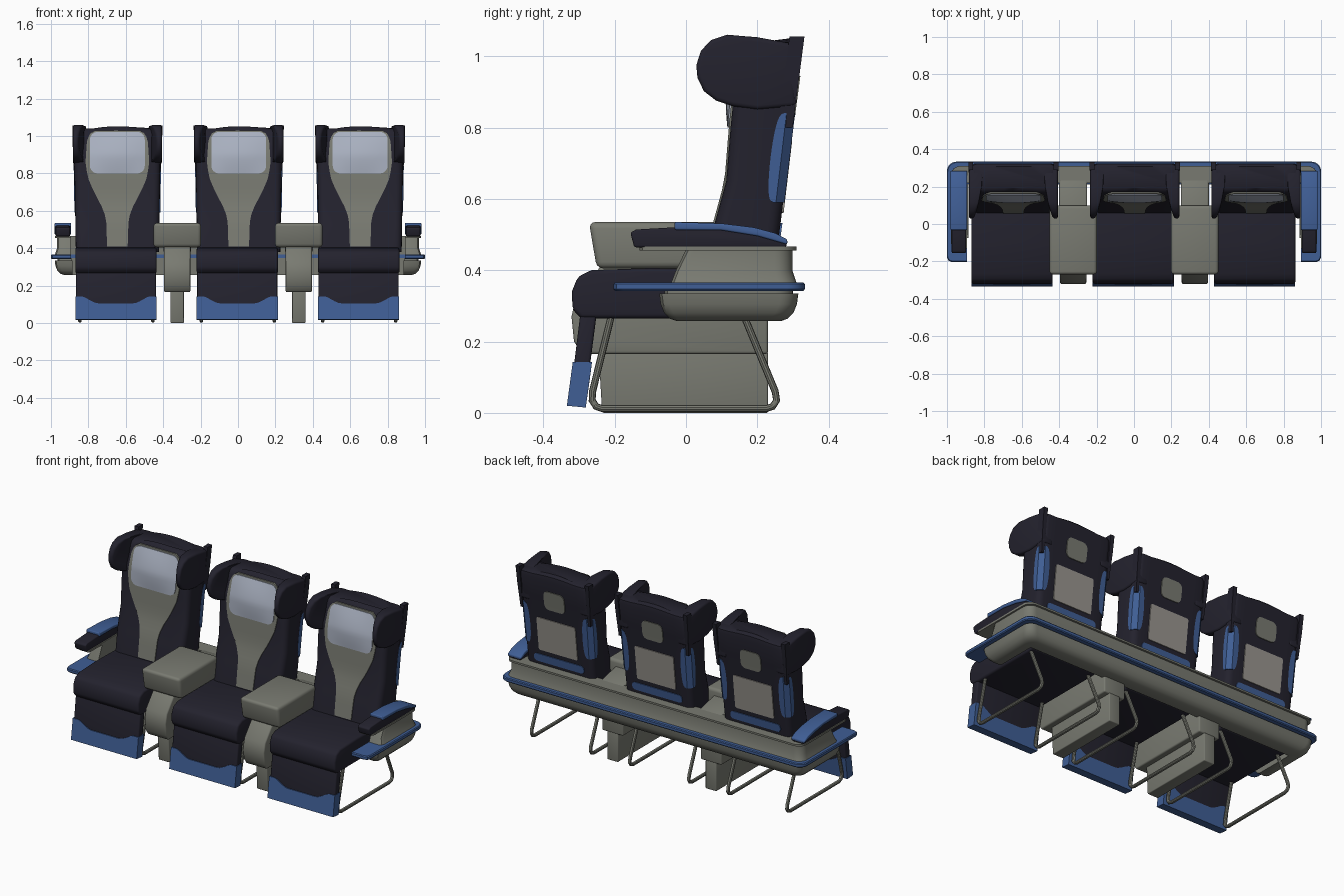
import bpy, bmesh, math
from mathutils import Vector

if "Cube" in bpy.data.objects:
    bpy.data.objects.remove(bpy.data.objects["Cube"])


def material(name, rgb):
    m = bpy.data.materials.new(name)
    m.diffuse_color = (*rgb, 1)
    m.use_nodes = True
    m.node_tree.nodes["Principled BSDF"].inputs["Base Color"].default_value = m.diffuse_color
    return m


NAVY = material("dark navy fabric", (0.017, 0.016, 0.027))
BLUE = material("blue trim", (0.05, 0.112, 0.30))
GREY = material("warm grey plastic", (0.19, 0.195, 0.165))
PALE = material("pale headrest cover", (0.40, 0.44, 0.53))
BEIGE = material("beige pocket", (0.32, 0.30, 0.275))


def loft(name, rings, mat, bevel=0, close=False):
    """Skin a list of equal-length rings and cap the ends (or close the loop)."""
    bm = bmesh.new()
    vs = [[bm.verts.new(p) for p in ring] for ring in rings]
    n = len(vs[0])
    pairs = list(zip(vs, vs[1:])) + ([(vs[-1], vs[0])] if close else [])
    for a, b in pairs:
        for i in range(n):
            j = (i + 1) % n
            bm.faces.new((a[i], a[j], b[j], b[i]))
    if not close:
        bm.faces.new(vs[0])
        bm.faces.new(vs[-1])
    bmesh.ops.recalc_face_normals(bm, faces=bm.faces)
    if bevel:
        edges = [e for e in bm.edges if e.calc_face_angle(0) > math.radians(35)]
        bmesh.ops.bevel(bm, geom=edges, offset=bevel, segments=3, profile=0.5,
                        affect='EDGES', clamp_overlap=True)
    me = bpy.data.meshes.new(name)
    bm.to_mesh(me)
    bm.free()
    me.materials.append(mat)
    ob = bpy.data.objects.new(name, me)
    bpy.context.collection.objects.link(ob)
    bpy.ops.object.select_all(action='DESELECT')
    ob.select_set(True)
    bpy.context.view_layer.objects.active = ob
    bpy.ops.object.shade_smooth_by_angle(angle=math.radians(35))
    return ob


def side_profile(name, pts, x0, x1, mat, bevel=0.01):
    return loft(name, [[(x, y, z) for y, z in pts] for x in (x0, x1)], mat, bevel)


def interp(table, z):
    for (z0, v0), (z1, v1) in zip(table, table[1:]):
        if z <= z1:
            return v0 + (v1 - v0) * (z - z0) / (z1 - z0)
    return table[-1][1]


# Backrest front and rear lines (z, y)
FRONT = [(0.38, 0.055), (0.53, 0.08), (0.65, 0.113), (0.8, 0.125), (0.9, 0.135), (1.05, 0.172)]
REAR = [(0.38, 0.245), (0.53, 0.265), (0.85, 0.303), (1.05, 0.33)]
WIDTH = [(0.38, 0.222), (1.05, 0.233)]


def panel(name, cx, rows, line, side, mat, off=0.005, bulge=0.0, steps=20):
    """Thin plate lying on the backrest front (side -1) or rear (side 1)."""
    z0, z1 = rows[0][0], rows[-1][0]
    rings = []
    for k in range(steps + 1):
        f = (1 - math.cos(math.pi * k / steps)) / 2
        z = z0 + (z1 - z0) * f
        hw, y = interp(rows, z), interp(line, z)
        ring = [(cx + hw * t / 4, y + side * (off + bulge * (1 - (t / 4) ** 2) * math.sin(math.pi * f)), z)
                for t in range(-4, 5)]
        rings.append(ring + [(cx + hw, y - side * 0.01, z), (cx - hw, y - side * 0.01, z)])
    return loft(name, rings, mat)


def round_rows(z0, z1, hw, r):
    arc = [(r * (1 - math.cos(a)), hw - r + r * math.sin(a))
           for a in [math.pi / 2 * i / 5 for i in range(6)]]
    return [(z0 + d, w) for d, w in arc] + [(z1 - d, w) for d, w in reversed(arc)]


def back_ring(cx, z, inset=0, hump=0):
    hw, f, b, r = interp(WIDTH, z) - inset, interp(FRONT, z) + inset, interp(REAR, z) - inset, 0.035
    pts = []
    for x, y, a0 in ((hw, f, -90), (hw, b, 0), (-hw, b, 90), (-hw, f, 180)):
        ox, oy = x - math.copysign(r, x), (y + r if y == f else y - r)
        pts += [(ox + r * math.cos(math.radians(a0 + d)), oy + r * math.sin(math.radians(a0 + d)))
                for d in (0, 22.5, 45, 67.5, 90)]
        if a0 in (0, 180):   # extra points along the wide sides
            sg = 1 if a0 == 0 else -1
            pts += [(sg * (hw - r) * t / 4, y) for t in (3, 2, 1, 0, -1, -2, -3)]
    return [(cx + x, y, z + hump * max(0, 1 - (x / 0.13) ** 2)) for x, y in pts]


def seat(cx):
    # cushion
    side_profile("seat_cushion", [(-0.295, 0.265), (-0.318, 0.29), (-0.32, 0.34), (-0.303, 0.382), (-0.265, 0.4),
                 (-0.1, 0.406), (0.2, 0.4), (0.2, 0.265)], cx - 0.225, cx + 0.21, NAVY, 0.012)
    # leg rest with blue wavy lower cover
    side_profile("leg_rest", [(-0.296, 0.28), (-0.25, 0.28), (-0.284, 0.02), (-0.328, 0.02)],
                 cx - 0.222, cx + 0.206, NAVY, 0.008)
    rings = []
    for k in range(25):
        t = k / 12 - 1
        h = 0.105 + 0.038 * min(1, max(0, (abs(t) - 0.45) / 0.35)) ** 1.3
        slope = lambda z: (z - 0.015) * 0.13
        x = cx - 0.008 + 0.217 * t
        rings.append([(x, -0.334 + slope(0.015), 0.02), (x, -0.334 + slope(h), h),
                      (x, -0.28 + slope(h), h), (x, -0.281, 0.015)])
    loft("leg_rest_cover", rings, BLUE)
    # backrest body with a low hump on top
    rings = [back_ring(cx, z) for z in (0.38, 0.53, 0.65, 0.8, 0.85, 0.9, 1.01)]
    rings += [back_ring(cx, 1.03, 0.006, 0.008), back_ring(cx, 1.04, 0.022, 0.012)]
    loft("backrest", rings, NAVY)
    # front insert and head pillow
    panel("backrest_insert", cx, [(0.41, 0.055), (0.56, 0.06), (0.62, 0.082), (0.7, 0.125), (0.77, 0.155),
          (0.85, 0.171), (0.97, 0.163), (1.01, 0.15), (1.03, 0.12)], FRONT, -1, GREY)
    panel("head_pillow", cx, round_rows(0.8, 1.022, 0.147, 0.04), FRONT, -1, PALE, 0.009, 0.014)
    # rear latch, pocket and bar
    panel("tray_latch", cx, round_rows(0.83, 0.945, 0.068, 0.03), REAR, 1, GREY)
    panel("rear_pocket", cx, round_rows(0.56, 0.765, 0.128, 0.01), REAR, 1, BEIGE)
    panel("rear_bar", cx, round_rows(0.485, 0.532, 0.165, 0.02), REAR, 1, BLUE)
    for s in (-1, 1):
        # head wing, thinner toward its front tip
        pts = [(0.31, 0.86), (0.2, 0.85), (0.13, 0.86), (0.085, 0.875), (0.05, 0.902), (0.032, 0.94), (0.029, 0.975),
               (0.042, 1.015), (0.07, 1.045), (0.115, 1.06), (0.2, 1.053), (0.3, 1.035)]
        inner = lambda y: 0.212 - 0.05 * min(1, (y - 0.029) / 0.14)
        loft("head_wing", [[(cx + s * 0.238, y, z) for y, z in pts],
                           [(cx + s * inner(y), y, z) for y, z in pts]], NAVY, 0.012)
        # shell edge post
        loft("shell_edge", [[(cx + s * x, interp(REAR, z) + d, z) for x, d in
                             ((0.215, -0.04), (w, -0.04), (w, 0.002), (0.215, 0.002))]
                            for z, w in ((0.8, 0.231), (0.95, 0.239), (1.055, 0.241))], NAVY)
        # blue bumper wrapped around the rear corner
        rings = []
        for k in range(17):
            a = math.pi * k / 16
            z, f = 0.715 - 0.125 * math.cos(a), max(0.05, math.sin(a)) ** 0.5
            w, b = interp(WIDTH, z), interp(REAR, z)
            rings.append([(cx + s * x, y, z) for x, y in (
                (w + 0.004, b - 0.02 - 0.03 * f), (w + 0.004, b - 0.02), (w - 0.02, b + 0.004),
                (w - 0.02 - 0.035 * f, b + 0.004), (w - 0.02, b - 0.02))])
        loft("corner_bumper", rings, BLUE)
        # bent tube leg frame, swept in the side plane
        fx = cx - 0.005 + s * 0.195
        path = [Vector((0, y, z)) for y, z in ((-0.205, 0.29), (-0.262, 0.06), (-0.263, 0.035), (-0.252, 0.018),
                (-0.235, 0.012), (0.225, 0.012), (0.243, 0.018), (0.254, 0.035), (0.25, 0.06), (0.155, 0.29))]
        rings = []
        for i, p in enumerate(path):
            t = (path[min(i + 1, len(path) - 1)] - path[max(i - 1, 0)]).normalized()
            nrm = Vector((0, -t.z, t.y))
            rings.append([p + Vector((fx, 0, 0)) + 0.01 * (math.cos(a) * nrm + math.sin(a) * Vector((1, 0, 0)))
                          for a in [math.tau * j / 10 for j in range(10)]])
        loft("leg_frame", rings, GREY)


for cx in (-0.645, 0.004, 0.653):
    seat(cx)

# centre consoles with pedestals
for cx in (-0.325, 0.325):
    side_profile("console_armrest", [(-0.272, 0.535), (-0.25, 0.405), (0.1, 0.405), (0.1, 0.535)],
                 cx - 0.127, cx + 0.127, GREY, 0.018)
    side_profile("console_rear", [(0.08, 0.5), (0.08, 0.38), (0.26, 0.38), (0.26, 0.46)],
                 cx - 0.075, cx + 0.075, GREY)
    side_profile("console_body", [(-0.29, 0.165), (-0.314, 0.2), (-0.321, 0.27), (-0.308, 0.325), (-0.24, 0.41),
                 (0.23, 0.41), (0.23, 0.165)], cx - 0.07, cx + 0.07, GREY, 0.008)
    side_profile("pedestal", [(-0.235, 0), (-0.245, 0.17), (0.23, 0.17), (0.23, 0)],
                 cx - 0.036, cx + 0.036, GREY, 0.005)


def u_plan(z, ox, oy, ix, iy, fy, r=0.05):
    """U-shaped plan outline that wraps the rear and both ends."""
    c = min(0.025, (ox - ix) / 3)
    right = [(ix, fy), (ox - c, fy), (ox - c * 0.3, fy + c * 0.3), (ox, fy + c)]
    right += [(ox - r + r * math.cos(a), oy - r + r * math.sin(a)) for a in [math.pi / 2 * i / 6 for i in range(7)]]
    half = [(ix, iy)] + right
    return [(x, y, z) for x, y in half + [(-x, y) for x, y in reversed(half)]]


# wraparound shell: tub, recess, blue rail, upper wall, top ledge
loft("lower_tub", [u_plan(z, 0.98 - d, 0.315 - d, 0.885, 0.21, -0.075 + d)
                   for z, d in ((0.257, 0.05), (0.264, 0.03), (0.28, 0.014), (0.305, 0.004), (0.335, 0))], GREY)
loft("recess", [u_plan(z, 0.965, 0.3, 0.89, 0.215, -0.06) for z in (0.333, 0.347)], GREY)
loft("blue_rail", [u_plan(z, 1.0 - d, 0.333 - d, 0.892, 0.215, -0.203 + d)
                   for z, d in ((0.342, 0.004), (0.347, 0), (0.361, 0), (0.366, 0.004))], BLUE)
loft("upper_wall", [u_plan(z, 0.98 - d, 0.31 - d, 0.895, 0.22, f)
                    for z, d, f in ((0.364, 0, -0.042), (0.4, 0.012, -0.028), (0.458, 0.012, 0.0))], GREY)
loft("top_ledge", [u_plan(z, 0.978, 0.31, 0.893, 0.22, -0.13) for z in (0.455, 0.466)], GREY)

# end armrests with blue caps
for s in (-1, 1):
    side_profile("end_armrest", [(-0.145, 0.464), (-0.156, 0.505), (-0.14, 0.514), (0, 0.522), (0.12, 0.52),
                 (0.22, 0.5), (0.284, 0.476), (0.28, 0.464)], s * 0.898, s * 0.975, NAVY, 0.006)
    side_profile("armrest_cap", [(-0.032, 0.513), (-0.032, 0.535), (0.1, 0.531), (0.19, 0.52), (0.25, 0.504),
                 (0.284, 0.486), (0.284, 0.472), (0.2, 0.496), (0.1, 0.512)], s * 0.892, s * 0.981, BLUE, 0.005)
